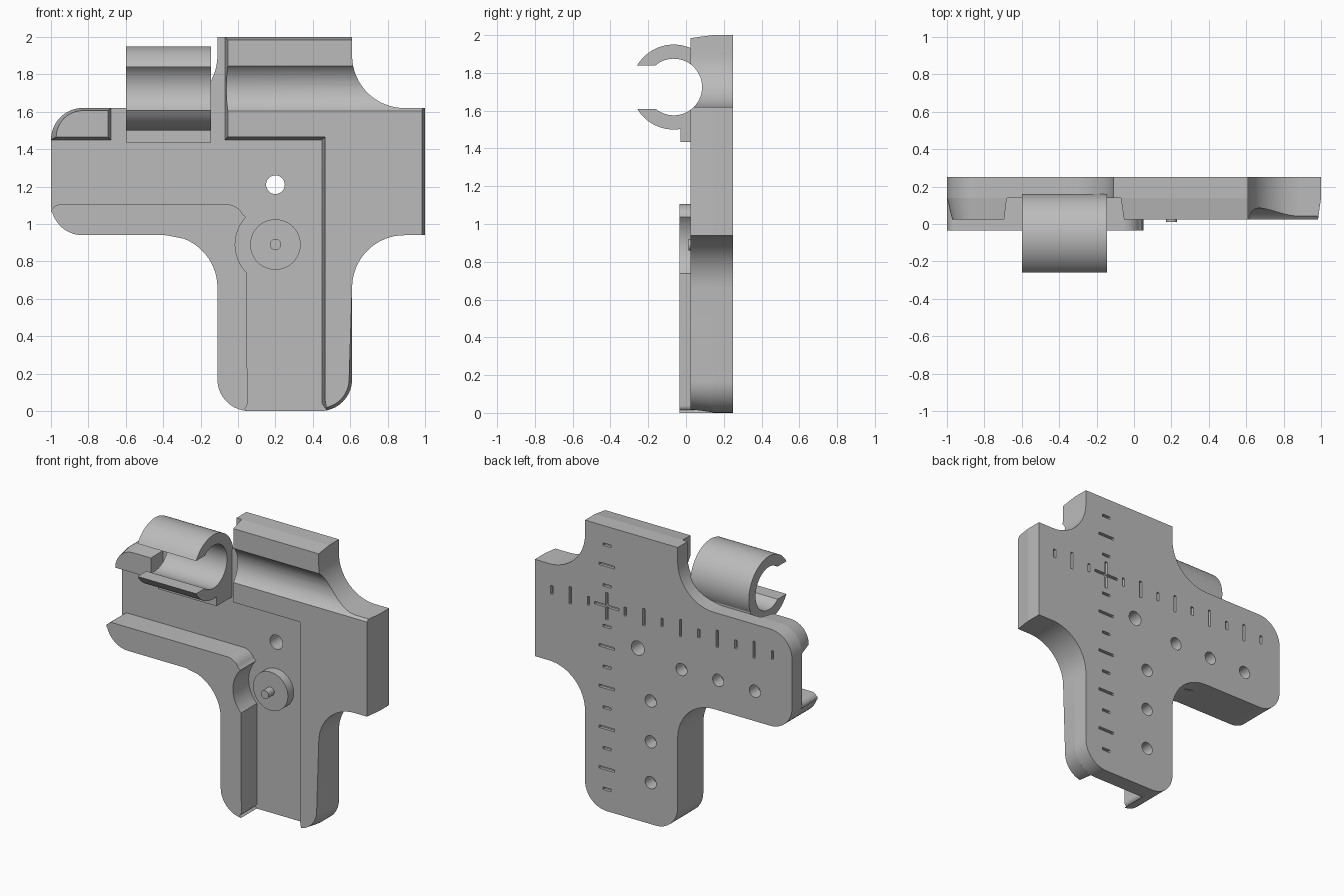
import bpy, bmesh
from math import sin, cos, asin, radians, degrees, pi

if "Cube" in bpy.data.objects:
    bpy.data.objects.remove(bpy.data.objects["Cube"], do_unlink=True)

grey = bpy.data.materials.new("plain grey")
grey.use_nodes = True
grey.diffuse_color = (0.5, 0.5, 0.5, 1)
grey.node_tree.nodes["Principled BSDF"].inputs["Base Color"].default_value = grey.diffuse_color

FLOOR, FACE, BACK, LIP = 0.14, 0.025, 0.25, -0.035
BORE_Y, BORE_Z, BORE_R = -0.065, 1.725, 0.15
FILLET, CORNER = 0.28, 0.17


def arc(cx, cz, r, a0, a1, n=16):
    return [(cx + r * cos(radians(a0 + (a1 - a0) * i / n)),
             cz + r * sin(radians(a0 + (a1 - a0) * i / n))) for i in range(n + 1)]


def finish(bm, name):
    bmesh.ops.recalc_face_normals(bm, faces=bm.faces)
    me = bpy.data.meshes.new(name)
    bm.to_mesh(me)
    bm.free()
    me.materials.append(grey)
    ob = bpy.data.objects.new(name, me)
    bpy.context.collection.objects.link(ob)
    return ob


def loft(bm, a, b):
    """Closed solid between two 3D outlines of equal length."""
    va, vb = [bm.verts.new(p) for p in a], [bm.verts.new(p) for p in b]
    bm.faces.new(va)
    bm.faces.new(vb)
    for i in range(len(va)):
        j = (i + 1) % len(va)
        bm.faces.new((va[i], va[j], vb[j], vb[i]))


def slab(bm, front, y0, y1, back=None):
    """Solid from an x-z outline, running from y0 to y1."""
    loft(bm, [(x, y0, z) for x, z in front], [(x, y1, z) for x, z in back or front])


def bar(bm, profile, x0, x1):
    """Solid from a y-z profile, running from x0 to x1."""
    loft(bm, [(x0, y, z) for y, z in profile], [(x1, y, z) for y, z in profile])


def disc(bm, x, z, r, y0, y1, n=32):
    slab(bm, arc(x, z, r, 0, 360, n)[:-1], y0, y1)


def box(bm, x, z, w, h, y0, y1):
    w, h = w / 2, h / 2
    slab(bm, [(x - w, z - h), (x + w, z - h), (x + w, z + h), (x - w, z + h)], y0, y1)


def cut(ob, cutter):
    mod = ob.modifiers.new("cut", 'BOOLEAN')
    mod.operation, mod.solver, mod.object = 'DIFFERENCE', 'EXACT', cutter
    cutter.hide_render = True
    bpy.context.view_layer.objects.active = ob
    bpy.ops.object.modifier_apply(modifier=mod.name)
    bpy.data.objects.remove(cutter, do_unlink=True)


# Back plate: a cross with rounded and filleted corners
plate_outline = (arc(-0.83, 1.11, CORNER, 180, 270) + arc(-0.39, 0.66, FILLET, 90, 0)
                 + arc(0.06, 0.17, CORNER, 180, 270) + arc(0.44, 0.17, CORNER, 270, 360)
                 + arc(0.89, 0.66, FILLET, 180, 90) + [(1, 0.94), (1, 1.62)]
                 + arc(0.89, 1.9, FILLET, 270, 180) + [(0.61, 2), (-0.11, 2)]
                 + arc(-0.39, 1.9, FILLET, 0, -90) + arc(-0.83, 1.45, CORNER, 90, 180))
bm = bmesh.new()
slab(bm, plate_outline, FLOOR, BACK)
plate = finish(bm, "back_plate")

# Through hole and blind holes in the back
bm = bmesh.new()
disc(bm, 0.2, 1.21, 0.05, 0, 0.4)
for i in range(3):
    disc(bm, -0.14 - 0.285 * i, 1.15, 0.043, 0.16, 0.4)
    disc(bm, 0.1, 0.865 - 0.287 * i, 0.043, 0.16, 0.4)
cut(plate, finish(bm, "hole_cutter"))

# Ruler ticks engraved in the back
TX, TZ, STEP, TICK = 0.44, 1.44, 0.143, 0.018
for axis in range(2):
    bm = bmesh.new()
    for k in range(-3, 10):
        size = 0.19 if k == 0 else (0.12 if k % 2 == 0 else 0.06)
        if axis:
            box(bm, TX, TZ - STEP * k, size, TICK, BACK - 0.02, 0.3)
        else:
            box(bm, TX - STEP * k, TZ, TICK, size, BACK - 0.02, 0.3)
    cut(plate, finish(bm, "tick_cutter"))


# Raised front block with drafted sides and a round groove
def block_outline(d):
    return ([(d - 0.07, 1.45 + d), (0.45 + d, 1.45 + d), (0.45 + d, 0.04 + d)]
            + arc(0.44, 0.17, CORNER - d, -78, 0) + arc(0.89, 0.66, FILLET, 180, 90)
            + [(1 - d, 0.94), (1 - d, 1.62)] + arc(0.89, 1.9, FILLET, 270, 180)
            + [(0.61, 2 - d), (d - 0.07, 2 - d)])


bm = bmesh.new()
slab(bm, block_outline(0.016), FACE, FLOOR, block_outline(0))
block = finish(bm, "raised_block")
bm = bmesh.new()
bar(bm, arc(BORE_Y, BORE_Z, BORE_R, 0, 360, 64)[:-1], -0.3, 1.2)
cut(block, finish(bm, "groove_cutter"))


# Short raised strip at the upper end of the arm
def strip_outline(d):
    return ([(-0.68 - d, 1.45 + d), (-0.68 - d, 1.62 - d)]
            + arc(-0.83, 1.45 + d, CORNER - 2 * d, 90, 180))


bm = bmesh.new()
slab(bm, strip_outline(0.014), FACE, FLOOR, strip_outline(0))
strip = finish(bm, "upper_strip")

# Angled lip along the arm and the leg, scooped around the knob
lip_outline = (arc(-0.83, 1.11, CORNER, 190, 270) + arc(-0.39, 0.66, FILLET, 90, 0)
               + arc(0.06, 0.17, CORNER, 180, 266) + arc(0.02, 0.04, 0.03, -60, 0, 6)
               + arc(0.2, 0.89, 0.215, 225, 137) + arc(-0.06, 1.01, 0.095, 25, 90, 8)
               + arc(-0.95, 1.055, 0.05, 90, 170, 8))
bm = bmesh.new()
slab(bm, lip_outline, LIP, FLOOR)
lip = finish(bm, "front_lip")

# Knob with a small peg
bm = bmesh.new()
disc(bm, 0.2, 0.89, 0.135, 0.075, FLOOR, 48)
knob = finish(bm, "knob")
bm = bmesh.new()
disc(bm, 0.2, 0.89, 0.03, 0.012, 0.075, 24)
peg = finish(bm, "knob_peg")

# Open ring clamp, its jaws facing the front
GAP, OUTER = 0.115, 0.225
a_out, a_in = degrees(asin(GAP / OUTER)), degrees(asin(GAP / BORE_R))
ring = (arc(BORE_Y, BORE_Z, OUTER, a_out - 180, 180 - a_out, 56)
        + arc(BORE_Y, BORE_Z, BORE_R, 180 - a_in, a_in - 180, 48))
bm = bmesh.new()
bar(bm, ring, -0.6, -0.145)
clamp = finish(bm, "ring_clamp")

# Foot joining the clamp to the plate
foot = ([(-0.03, 1.435), (FLOOR, 1.435), (FLOOR, BORE_Z)]
        + arc(BORE_Y, BORE_Z, 0.19, 0, -79))
bm = bmesh.new()
bar(bm, foot, -0.6, -0.145)
clamp_foot = finish(bm, "clamp_foot")

# Smooth the curves, keep the edges crisp
bpy.ops.object.select_all(action='DESELECT')
for ob in (plate, block, strip, lip, knob, peg, clamp, clamp_foot):
    ob.select_set(True)
    bpy.context.view_layer.objects.active = ob
bpy.ops.object.shade_smooth_by_angle(angle=radians(30))
